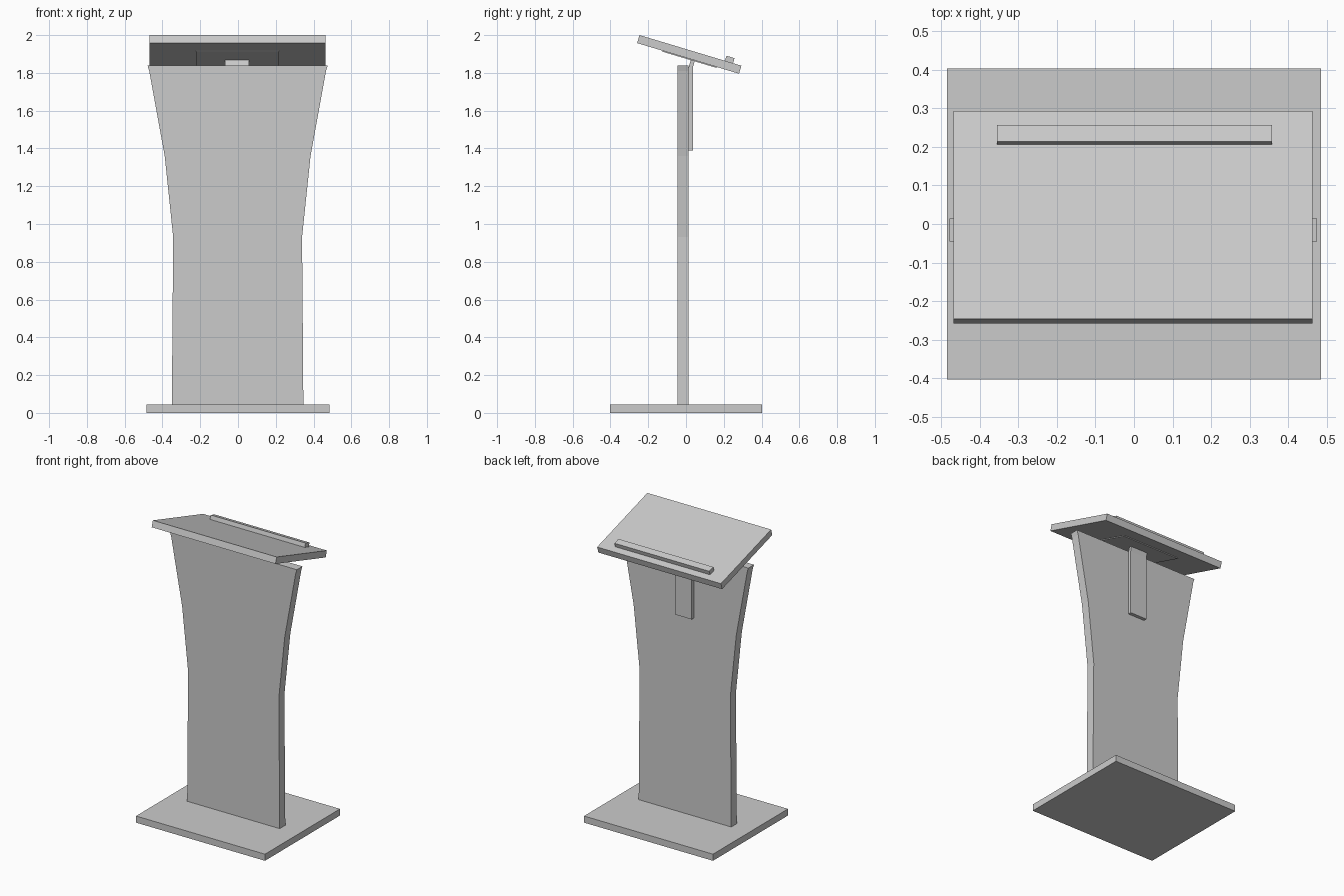
import bpy
import bmesh
from math import atan2
from mathutils import Matrix, Vector

cube = bpy.data.objects.get("Cube")
if cube:
    bpy.data.objects.remove(cube, do_unlink=True)

grey = bpy.data.materials.new("light grey")
grey.use_nodes = True
grey.diffuse_color = (0.6, 0.6, 0.6, 1)
grey.node_tree.nodes["Principled BSDF"].inputs["Base Color"].default_value = (0.6, 0.6, 0.6, 1)


def finish(name, bm, matrix=None):
    bmesh.ops.recalc_face_normals(bm, faces=bm.faces[:])
    mesh = bpy.data.meshes.new(name)
    bm.to_mesh(mesh)
    bm.free()
    mesh.materials.append(grey)
    obj = bpy.data.objects.new(name, mesh)
    bpy.context.collection.objects.link(obj)
    if matrix:
        obj.matrix_world = matrix
    return obj


def box(name, low, high, matrix=None):
    """Box between two opposite corners."""
    low, high = Vector(low), Vector(high)
    bm = bmesh.new()
    bmesh.ops.create_cube(bm, size=1)
    bmesh.ops.scale(bm, vec=high - low, verts=bm.verts)
    bmesh.ops.translate(bm, vec=(low + high) / 2, verts=bm.verts)
    return finish(name, bm, matrix)


def extrude(name, points, offset):
    """Flat outline pushed along an offset."""
    bm = bmesh.new()
    face = bm.faces.new([bm.verts.new(p) for p in points])
    moved = bmesh.ops.extrude_face_region(bm, geom=[face])["geom"]
    # keep the starting outline as the closing cap
    if not face.is_valid or len(bm.faces) < len(points) + 2:
        bm.faces.new([v for v in face.verts])
    bmesh.ops.translate(bm, vec=offset,
                        verts=[g for g in moved if isinstance(g, bmesh.types.BMVert)])
    return finish(name, bm)


# Floor plate
box("base", (-0.485, -0.403, 0), (0.485, 0.403, 0.045))

# Upright panel flaring towards the top
half = [(0.348, 0.045), (0.345, 0.45), (0.341, 0.93), (0.386, 1.36), (0.468, 1.81), (0.477, 1.84)]
shift = -0.002
outline = [(x + shift, -0.046, z) for x, z in half]
outline += [(-x + shift, -0.046, z) for x, z in reversed(half)]
extrude("upright_panel", outline, (0, 0.06, 0))

# Sloping desk: local origin at the front top edge, local y runs down the slope
slope = Matrix.Translation((0, -0.246, 2.0)) @ Matrix.Rotation(atan2(-0.162, 0.539), 4, "X")
box("desk_top", (-0.468, 0, -0.044), (0.463, 0.563, 0), slope)
box("book_stop", (-0.355, 0.472, 0), (0.358, 0.517, 0.028), slope)
box("mounting_plate", (-0.222, 0.14, -0.049), (0.216, 0.44, -0.044), slope)

# Bracket behind the panel, bent at the top to meet the desk
side = [(0.014, 1.39), (0.037, 1.39), (0.037, 1.83), (0.046, 1.865), (0.026, 1.87), (0.014, 1.83)]
extrude("support_bracket", [(-0.069, y, z) for y, z in side], (0.127, 0, 0))
